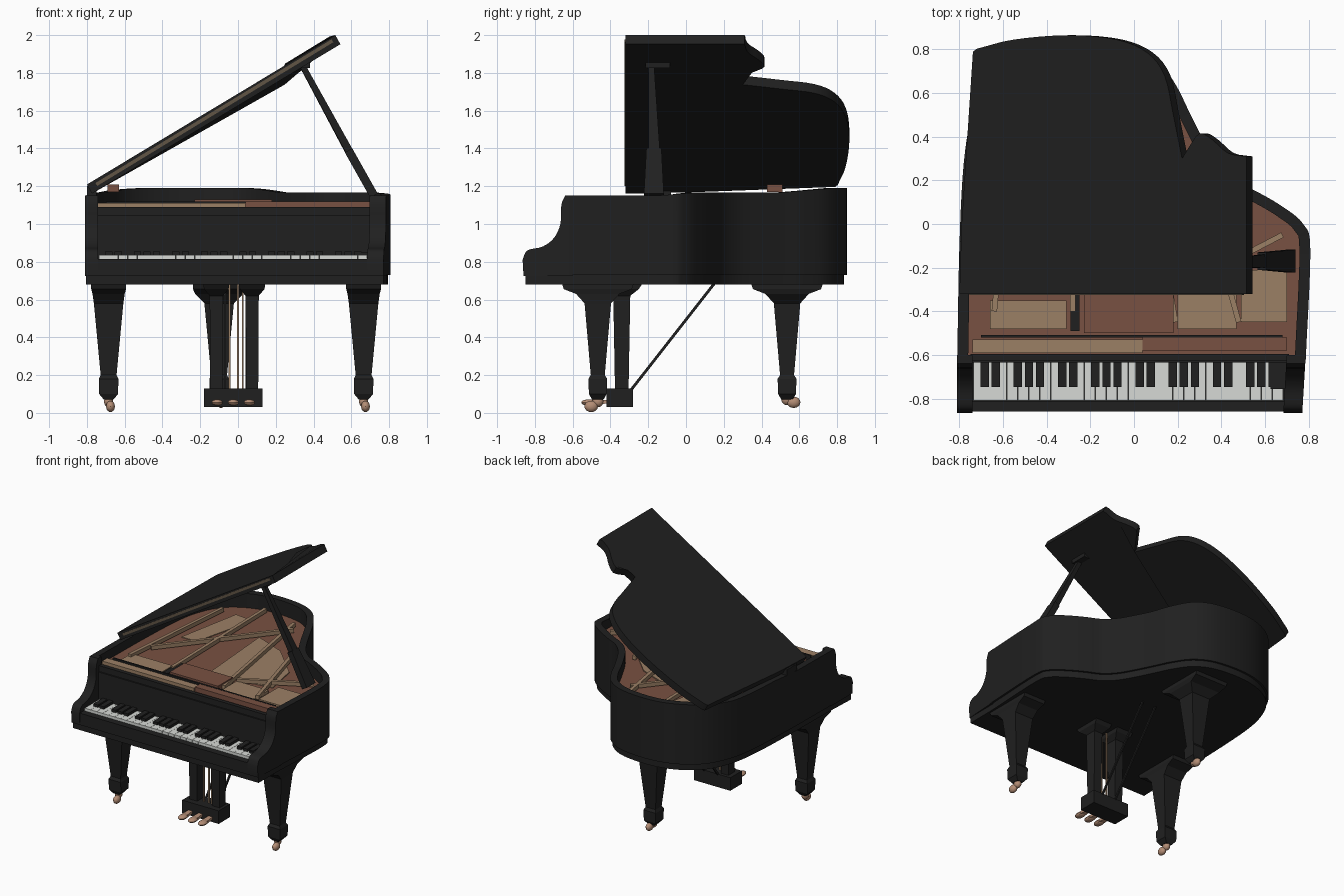
import bpy, bmesh, math
from mathutils import Vector

cube = bpy.data.objects.get("Cube")
if cube:
    bpy.data.objects.remove(cube)


def material(name, rgb):
    m = bpy.data.materials.new(name)
    m.use_nodes = True
    m.diffuse_color = (*rgb, 1)
    m.node_tree.nodes["Principled BSDF"].inputs["Base Color"].default_value = (*rgb, 1)
    return m


BLACK = material("black lacquer", (0.0145, 0.0145, 0.0145))
WHITE = material("ivory white", (0.68, 0.70, 0.67))
BROWN = material("red brown", (0.19, 0.082, 0.054))
TAN = material("tan", (0.33, 0.215, 0.13))
COPPER = material("light copper", (0.46, 0.27, 0.18))
TAUPE = material("dark taupe", (0.12, 0.09, 0.06))


def finish(name, bm, mat, smooth=False):
    bmesh.ops.recalc_face_normals(bm, faces=bm.faces[:])
    me = bpy.data.meshes.new(name)
    bm.to_mesh(me)
    bm.free()
    me.materials.append(mat)
    ob = bpy.data.objects.new(name, me)
    bpy.context.collection.objects.link(ob)
    if smooth:
        bpy.ops.object.select_all(action='DESELECT')
        ob.select_set(True)
        bpy.context.view_layer.objects.active = ob
        bpy.ops.object.shade_smooth_by_angle(angle=math.radians(35))
    return ob


def loft(name, rings, mat, smooth=False):
    """Join closed rings of equal length and cap both ends."""
    bm = bmesh.new()
    vs = [[bm.verts.new(p) for p in r] for r in rings]
    n = len(vs[0])
    for a, b in zip(vs, vs[1:]):
        for i in range(n):
            j = (i + 1) % n
            bm.faces.new((a[i], a[j], b[j], b[i]))
    bm.faces.new(vs[0])
    bm.faces.new(vs[-1])
    return finish(name, bm, mat, smooth)


def rect(x, y, z, hx, hy):
    return [(x - hx, y - hy, z), (x + hx, y - hy, z), (x + hx, y + hy, z), (x - hx, y + hy, z)]


def box(name, x0, x1, y0, y1, z0, z1, mat):
    c = ((x0 + x1) / 2, (y0 + y1) / 2)
    h = ((x1 - x0) / 2, (y1 - y0) / 2)
    return loft(name, [rect(*c, z0, *h), rect(*c, z1, *h)], mat)


def prism(name, outline, z0, z1, mat, smooth=False):
    return loft(name, [[(x, y, z) for x, y in outline] for z in (z0, z1)], mat, smooth)


def beam(name, p, q, size0, size1, mat):
    """Tapered bar; sizes are (width, depth) at each end."""
    p, q = Vector(p), Vector(q)
    d = (q - p).normalized()
    side = d.cross(Vector((0, 0, 1)))
    side = side.normalized() if side.length > 0.01 else Vector((1, 0, 0))
    up = side.cross(d)
    rings = []
    for c, (w, t) in ((p, size0), (q, size1)):
        s, u = side * w / 2, up * t / 2
        rings.append([c - s - u, c + s - u, c + s + u, c - s + u])
    return loft(name, rings, mat)


def ball(name, loc, radii):
    bm = bmesh.new()
    bmesh.ops.create_uvsphere(bm, u_segments=14, v_segments=8, radius=1)
    bmesh.ops.scale(bm, vec=radii, verts=bm.verts)
    bmesh.ops.translate(bm, vec=loc, verts=bm.verts)
    return finish(name, bm, COPPER, True)


def spline(pts, steps=5):
    """Smooth open curve through the points."""
    v = [Vector(p) for p in pts]
    v = [v[0] * 2 - v[1]] + v + [v[-1] * 2 - v[-2]]
    out = []
    for a, b, c, d in zip(v, v[1:], v[2:], v[3:]):
        for k in range(steps):
            t = k / steps
            out.append(0.5 * (2 * b + (c - a) * t + (2 * a - 5 * b + 4 * c - d) * t ** 2
                              + (3 * b - a - 3 * c + d) * t ** 3))
    return out + [v[-2]]


# Curved rim
side_curve = spline([(-.81, -.62), (-.8, -.1), (-.78, .28), (-.74, .5), (-.65, .68), (-.5, .795),
                     (-.3, .85), (-.05, .835), (.1, .76), (.19, .64), (.25, .52), (.31, .4),
                     (.38, .28), (.46, .2), (.56, .15), (.68, .08), (.775, 0), (.808, -.12), (.787, -.62)])


def inset(curve, dist):
    out = []
    for i, p in enumerate(curve):
        d = (curve[min(i + 1, len(curve) - 1)] - curve[max(i - 1, 0)]).normalized()
        out.append(p + Vector((d.y, -d.x)) * dist)
    return out


def ramp(v, a, b):
    return min(max((v - a) / (b - a), 0), 1)


def rim_top(y):
    return 1.15 + 0.017 * ramp(y, -.15, .05) + 0.023 * ramp(y, .5, .78)


inner = inset(side_curve, 0.05)
loft("case_rim", [[(a.x, a.y, .73), (a.x, a.y, rim_top(a.y)), (b.x, b.y, rim_top(a.y)), (b.x, b.y, .73)]
                  for a, b in zip(side_curve, inner)], BLACK, True)
base = [(-.805, -.85)] + [tuple(p) for p in inset(side_curve, 0.015)] + [(.77, -.85)]
prism("case_base", base, .68, .735, BLACK, True)
plate = [tuple(p) for p in inset(side_curve, 0.045)]
prism("sound_plate", plate, 1.05, 1.08, BROWN)

# Scrolled cheeks beside the keys
cheek = [(-.86, .725)] + [tuple(p) for p in spline(
    [(-.865, .81), (-.84, .86), (-.76, .88), (-.7, .925), (-.665, 1.0), (-.66, 1.1), (-.64, 1.15)], 4)]
cheek += [(-.6, 1.15), (-.6, .725)]
for name, x0, x1, lean in (("left_cheek", -.81, -.74, 0), ("right_cheek", .7, .787, .06)):
    loft(name, [[(x + (y + .6) * lean, y, z) for y, z in cheek] for x in (x0, x1)], BLACK, True)

# Key bed, fallboard and rails
box("key_bed", -.76, .72, -.83, -.6, .73, .8, BLACK)
box("key_slip", -.76, .72, -.86, -.81, .725, .815, BLACK)
box("fallboard", -.75, .71, -.635, -.6, .8, 1.045, BLACK)
box("fallboard_rail", -.75, .71, -.625, -.595, 1.045, 1.09, BLACK)

# Keys
COUNT = 28
pitch = 1.42 / COUNT
for i in range(COUNT):
    x = -.735 + i * pitch
    box("white_key", x, x + pitch - .0015, -.808, -.635, .79, .835, WHITE)
    if i % 7 in (0, 1, 3, 4, 5):
        box("black_key", x + pitch - .019, x + pitch + .019, -.748, -.635, .83, .855, BLACK)
box("key_end_block", .625, .7, -.755, -.635, .82, .85, BLACK)

# Interior iron frame: panels then struts
panels = [("tuning_strip_left", -.74, .04, -.59, -.53, 1.112, TAN),
          ("tuning_strip_right", .04, .7, -.58, -.52, 1.118, BROWN),
          ("damper_rail", -.7, .68, -.52, -.508, 1.12, BLACK),
          ("left_panel", -.66, -.31, -.48, -.35, 1.1, TAN),
          ("dark_block", -.29, -.25, -.49, -.3, 1.11, BLACK),
          ("middle_panel", -.23, .18, -.5, -.32, 1.13, BROWN),
          ("right_panel", .2, .47, -.48, -.3, 1.1, TAN),
          ("corner_panel", .49, .7, -.45, -.21, 1.095, TAN)]
for name, x0, x1, y0, y1, z1, mat in panels:
    box(name, x0, x1, y0, y1, 1.07, z1, mat)
prism("middle_soundboard", [(-.05, -.28), (.45, -.22), (.4, .05), (.15, .3), (-.1, .4)], 1.075, 1.088, TAN)
prism("rear_soundboard", [(-.55, .1), (-.42, .1), (-.3, .6), (-.45, .62)], 1.075, 1.085, TAN)
for x0, y0, x1, y1 in ((-.64, -.4, -.55, .6), (-.28, -.4, -.3, .76), (.19, -.45, 0, .68),
                       (.48, -.45, .3, .2), (-.6, -.2, .05, .6), (.2, -.3, .68, -.05)):
    beam("frame_strut", (x0, y0, 1.105), (x1, y1, 1.105), (.025, .03), (.025, .03), TAN)

# Raised lid
lid_curve = [(-.8, -.32), (-.79, .0), (-.738, .79)]
lid_curve += [tuple(p) for p in spline([(-.72, .803), (-.55, .845), (-.3, .865), (-.08, .845),
                                        (.06, .785), (.14, .68), (.18, .5), (.22, .3)], 4)]
lid_curve += [tuple(p) for p in spline([(.25, .35), (.3, .415), (.36, .385), (.43, .325), (.515, .31)], 3)]
lid_curve += [(.515, -.32)]


def lid_z(x, y=-.32):
    sag = .045 * (x + .79) if x < .24 and y > 0 else 0
    return min(1.215 + .61 * (x + .79), 2.0) - sag


loft("lid", [[(x, y, lid_z(x, y)) for x, y in lid_curve],
             [(x + .027, y, lid_z(x, y) - .048) for x, y in lid_curve]], BLACK, True)
beam("lid_edge_strip", (-.75, -.321, lid_z(-.75) - .03), (.5, -.321, lid_z(.5) - .03),
     (.008, .018), (.008, .018), TAUPE)
box("lid_hinge", -.69, -.63, .43, .51, 1.17, 1.21, BROWN)
box("hinge_block", -.8, -.75, -.2, -.08, 1.14, 1.2, BLACK)

# Lid prop
knee = (.585, -.17, 1.39)
beam("prop_foot", (.72, -.17, 1.15), knee, (.105, .045), (.08, .045), BLACK)
beam("prop_stick", knee, (.34, -.185, 1.84), (.06, .04), (.03, .03), BLACK)
box("prop_cap", .3, .38, -.215, -.085, 1.825, 1.855, BLACK)

# Legs with casters
leg = [(.685, .092, .19), (.655, .092, .18), (.63, .085, .115), (.58, .078, .07), (.2, .042, .037),
       (.18, .052, .05), (.1, .05, .047), (.07, .025, .03)]
for name, x, y, trail, lift, flare in (("front_left", -.685, -.467, -.035, 0, 1),
                                       ("front_right", .665, -.467, -.035, 0, 1),
                                       ("rear", -.1, .535, .035, .022, 1.5)):
    loft(name + "_leg", [rect(x, y, z, hx * (flare if z > .6 else 1), hy) for z, hx, hy in leg], BLACK)
    ball(name + "_caster_fork", (x, y, .06 + lift / 2), (.025, .03, .03))
    ball(name + "_caster_wheel", (x + .01, y + trail, .034 + lift), (.024, .036, .03))

# Pedal lyre
box("lyre_box", -.18, .13, -.42, -.28, .03, .13, BLACK)
post = [(.685, .07, .11), (.655, .065, .09), (.62, .035, .045), (.13, .032, .036)]
for x in (-.115, .075):
    loft("lyre_post", [rect(x, -.34, z, hx, hy) for z, hx, hy in post], BLACK)
    beam("lyre_brace", (x * .6, -.3, .11), (x * .6, .15, .685), (.011, .015), (.011, .015), BLACK)
for x in (-.11, -.025, .06):
    beam("pedal", (x, -.4, .06), (x, -.5, .055), (.03, .02), (.045, .02), COPPER)
    ball("pedal_tip", (x, -.51, .055), (.03, .045, .017))
for x in (-.045, .0, .025):
    beam("pedal_rod", (x, -.35, .12), (x, -.35, .69), (.01, .01), (.01, .01), TAN)
